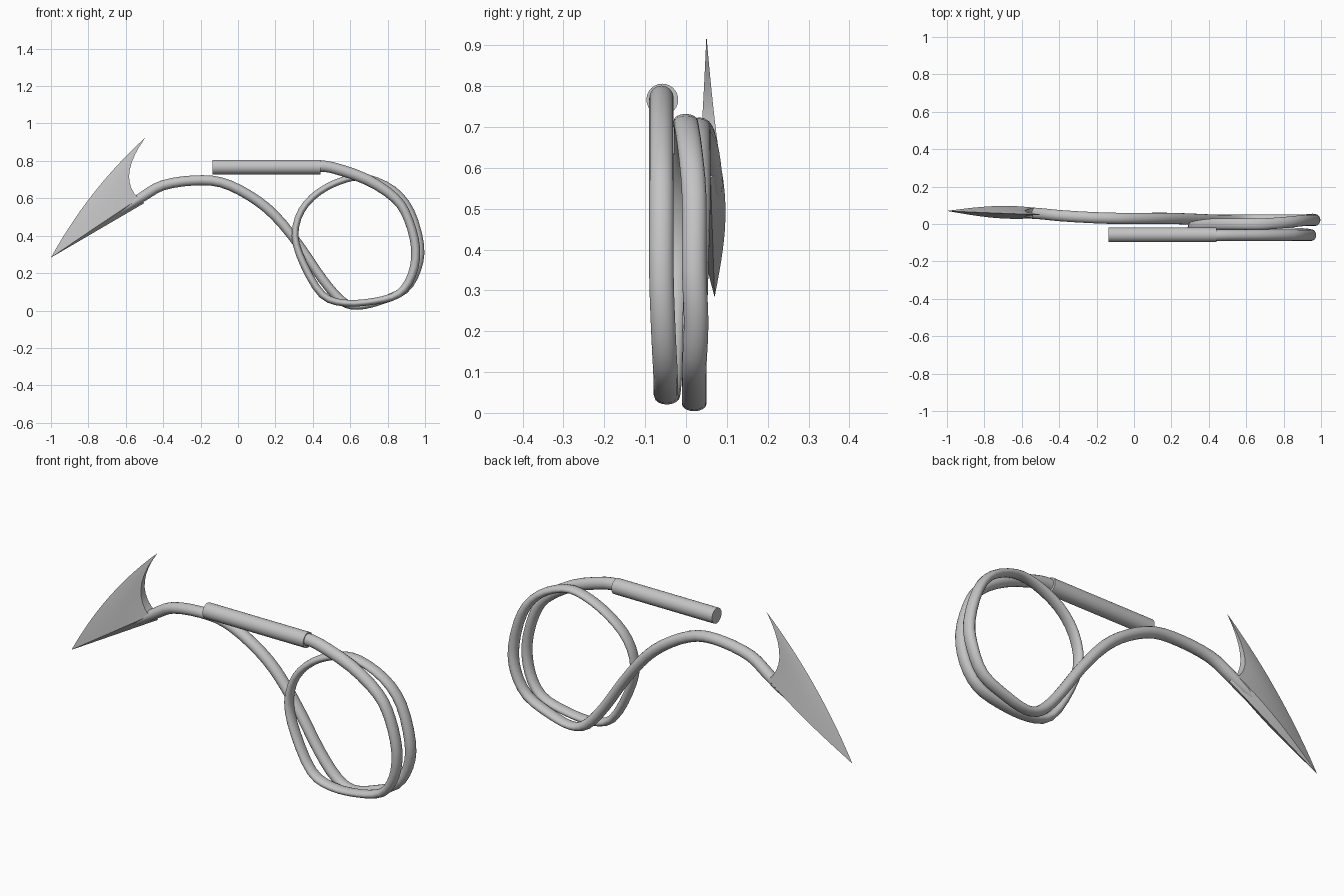
import bpy
import bmesh
import math
from mathutils import Vector

cube = bpy.data.objects.get("Cube")
if cube:
    bpy.data.objects.remove(cube, do_unlink=True)

GRAY = (0.55, 0.55, 0.55, 1)
mat = bpy.data.materials.new("plain gray")
mat.use_nodes = True
mat.diffuse_color = GRAY
mat.node_tree.nodes["Principled BSDF"].inputs["Base Color"].default_value = GRAY


def skin(name, rings, angle):
    """Bridge equal-sized rings into a closed surface, with ladder-shaped end caps."""
    bm = bmesh.new()
    rows = [[bm.verts.new(p) for p in ring] for ring in rings]
    n = len(rows[0])
    for a, b in zip(rows, rows[1:]):
        for k in range(n):
            j = (k + 1) % n
            bm.faces.new((a[k], a[j], b[j], b[k]))
    for row in (rows[0], rows[-1]):
        for k in range(n // 2 - 1):
            bm.faces.new((row[k], row[k + 1], row[n - 2 - k], row[n - 1 - k]))
    bmesh.ops.remove_doubles(bm, verts=bm.verts, dist=0.0001)
    bmesh.ops.recalc_face_normals(bm, faces=bm.faces)
    mesh = bpy.data.meshes.new(name)
    bm.to_mesh(mesh)
    bm.free()
    mesh.materials.append(mat)
    obj = bpy.data.objects.new(name, mesh)
    bpy.context.collection.objects.link(obj)
    bpy.ops.object.select_all(action="DESELECT")
    obj.select_set(True)
    bpy.context.view_layer.objects.active = obj
    bpy.ops.object.shade_smooth_by_angle(angle=math.radians(angle))
    return obj


def spline(points, steps):
    """Smooth curve through every point."""
    pts = [Vector(p) for p in points]
    pts = [pts[0]] + pts + [pts[-1]]
    out = []
    for a, b, c, d in zip(pts, pts[1:], pts[2:], pts[3:]):
        for s in range(steps):
            t = s / steps
            out.append(b + (c - a) * t / 2
                       + (a * 2 - b * 5 + c * 4 - d) * t * t / 2
                       + (b * 3 - a - c * 3 + d) * t ** 3 / 2)
    return out + [pts[-1]]


def bezier(a, b, c, t):
    return a * (1 - t) ** 2 + b * 2 * t * (1 - t) + c * t * t


# Cord path: x, y, z and the in-plane radius
front_coil = [
    (.42, -.06, .77, .03), (.5, -.06, .765, .03), (.69, -.06, .7, .029),
    (.84, -.06, .6, .026), (.91, -.06, .49, .024), (.95, -.06, .33, .024),
    (.93, -.055, .19, .023), (.86, -.05, .09, .021), (.73, -.05, .05, .018),
    (.57, -.045, .04, .018), (.45, -.04, .085, .02), (.35, -.03, .25, .02),
    (.305, -.02, .4, .018), (.34, -.01, .535, .018), (.435, 0, .635, .018),
    (.57, 0, .7, .018),
]
back_coil = [
    (.69, 0, .71, .018), (.83, .01, .645, .02), (.92, .02, .53, .023),
    (.97, .02, .35, .025), (.955, .025, .22, .024), (.89, .02, .11, .022),
    (.76, .02, .05, .02), (.64, .02, .022, .018), (.55, .02, .055, .025),
]
tail = [
    (.45, .02, .17, .025), (.33, .025, .345, .025), (.195, .03, .51, .027),
    (.06, .03, .615, .027), (-.09, .03, .685, .027), (-.24, .035, .695, .027),
    (-.4, .045, .67, .027), (-.5, .055, .615, .027), (-.59, .06, .555, .02),
    (-.67, .06, .5, .006),
]

# Cord: oval section, wider along y than in the plane of the coils
SIDES = 16
path = spline(front_coil + back_coil + tail, 3)
rings = []
for i, p in enumerate(path):
    step = path[min(i + 1, len(path) - 1)] - path[max(i - 1, 0)]
    normal = Vector((-step.z, 0, step.x)).normalized()
    wide = min(.03, p.w * 1.7)
    rings.append([
        p.xyz + normal * p.w * math.cos(a) + Vector((0, wide * math.sin(a), 0))
        for a in (math.tau * k / SIDES for k in range(SIDES))])
skin("cord", rings, 50)

# Handle: straight cylinder with flat ends
rings = [[(x, -.058 + .039 * math.cos(math.tau * k / 24), .767 + .039 * math.sin(math.tau * k / 24))
          for k in range(24)] for x in (-.135, .44)]
skin("handle", rings, 40)

# Barbed head: thick along the lower ridge, thin at the swept upper edge
tip = Vector((-1, .07, .283))
root = Vector((-.5, .06, .575))
barb = Vector((-.495, .05, .925))
edge_control = Vector((-.8, .06, .647))
notch = Vector((-.17, 0, -.065))
STATIONS, ROWS = 14, 10
rings = []
for i in range(STATIONS + 1):
    u = i / STATIONS
    low = tip.lerp(root, u)
    high = bezier(tip, edge_control, barb, u)
    middle = (low + high) / 2 + notch * u * u
    front, back = [], []
    for k in range(ROWS + 1):
        v = k / ROWS
        p = bezier(low, middle, high, v)
        half = .038 * math.sin(u * 2.2) * min(v * ROWS, 1 - v)
        offset = Vector((0, half, 0))
        front.append(p - offset)
        back.append(p + offset)
    rings.append(front + back[::-1])
skin("barbed_head", rings, 35)
